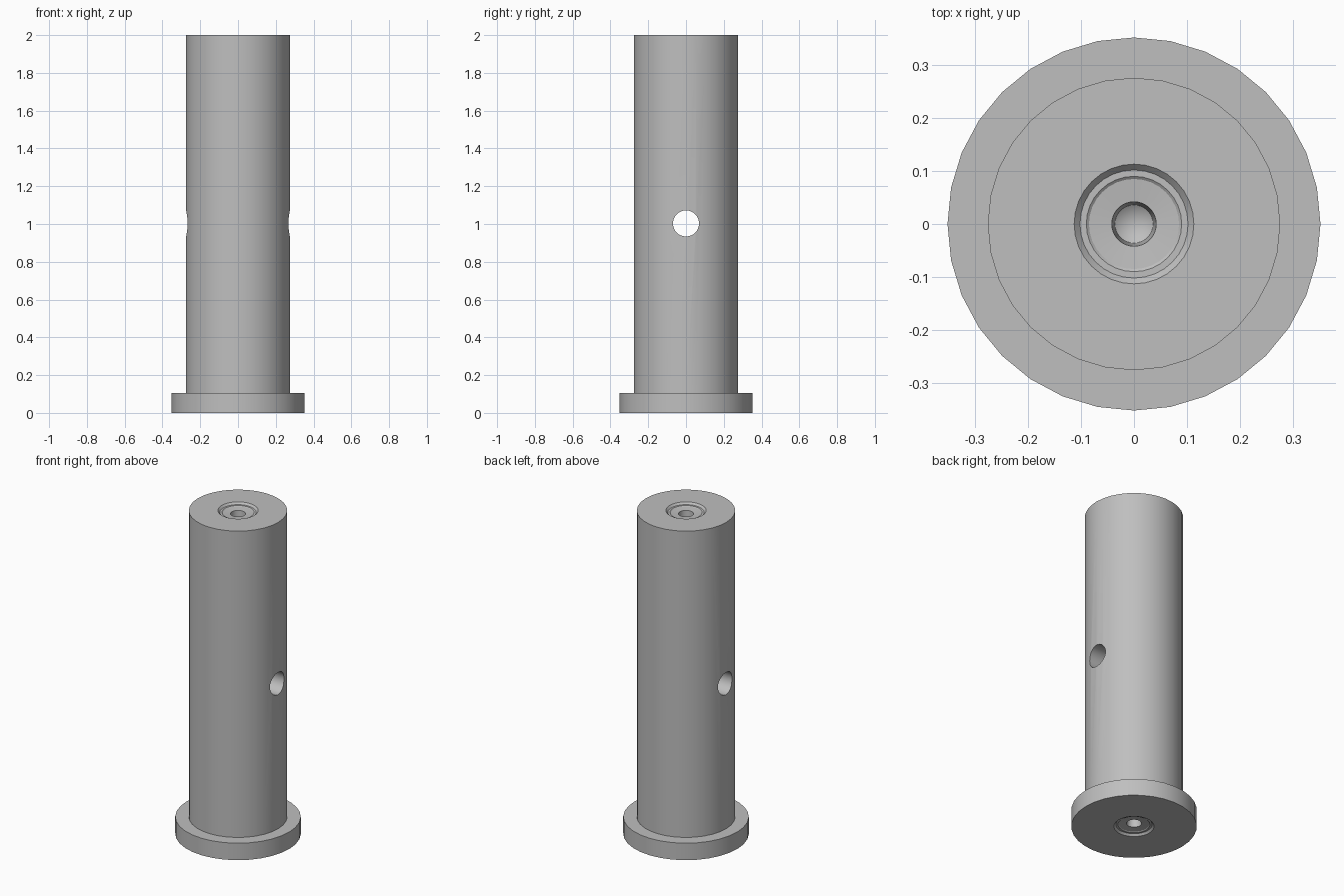
import bpy
import bmesh
import math
from mathutils import Matrix

SIDES = 32
HEIGHT = 2.0
BODY_R = 0.276
FLANGE_R = 0.352
FLANGE_H = 0.105

cube = bpy.data.objects.get("Cube")
if cube:
    bpy.data.objects.remove(cube, do_unlink=True)

steel = bpy.data.materials.new("steel_grey")
steel.use_nodes = True
grey = (0.52, 0.52, 0.52, 1)
steel.diffuse_color = grey
steel.node_tree.nodes["Principled BSDF"].inputs["Base Color"].default_value = grey


def add_object(name, bm):
    bmesh.ops.recalc_face_normals(bm, faces=bm.faces)
    mesh = bpy.data.meshes.new(name)
    bm.to_mesh(mesh)
    bm.free()
    mesh.materials.append(steel)
    obj = bpy.data.objects.new(name, mesh)
    bpy.context.collection.objects.link(obj)
    return obj


def lathe(name, profile):
    """Revolve (radius, height) points around the z axis."""
    bm = bmesh.new()
    verts = [bm.verts.new((0, r, z)) for r, z in profile]
    edges = [bm.edges.new(pair) for pair in zip(verts, verts[1:])]
    bmesh.ops.spin(bm, geom=verts + edges, cent=(0, 0, 0), axis=(0, 0, 1),
                   angle=math.tau, steps=SIDES)
    bmesh.ops.remove_doubles(bm, verts=bm.verts, dist=0.0002)
    return add_object(name, bm)


# Centre-drilled recess as (radius, depth), from the drill tip outwards
recess = [(0, 0.15), (0.036, 0.125), (0.042, 0.02), (0.085, 0.016),
          (0.09, 0.012), (0.102, 0.012), (0.113, 0)]
bottom = recess
top = [(r, HEIGHT - d) for r, d in reversed(recess)]

# Flanged pin with a recess in each end
flange = [(FLANGE_R, 0), (FLANGE_R, FLANGE_H), (BODY_R, FLANGE_H)]
pin = lathe("flanged_pin", bottom + flange + [(BODY_R, HEIGHT)] + top)

# Cross hole through the shaft, left to right
bm = bmesh.new()
bmesh.ops.create_cone(bm, cap_ends=True, segments=SIDES, radius1=0.069,
                      radius2=0.069, depth=1,
                      matrix=Matrix.Translation((0, 0, 1.003))
                      @ Matrix.Rotation(math.pi / 2, 4, "Y"))
cutter = add_object("cross_hole_cutter", bm)
cutter.hide_render = True

cut = pin.modifiers.new("cross_hole", "BOOLEAN")
cut.operation = "DIFFERENCE"
cut.solver = "EXACT"
cut.object = cutter

bpy.ops.object.select_all(action="DESELECT")
pin.select_set(True)
bpy.context.view_layer.objects.active = pin
bpy.ops.object.modifier_apply(modifier=cut.name)
bpy.data.objects.remove(cutter, do_unlink=True)
bpy.ops.object.shade_smooth_by_angle(angle=math.radians(30))
